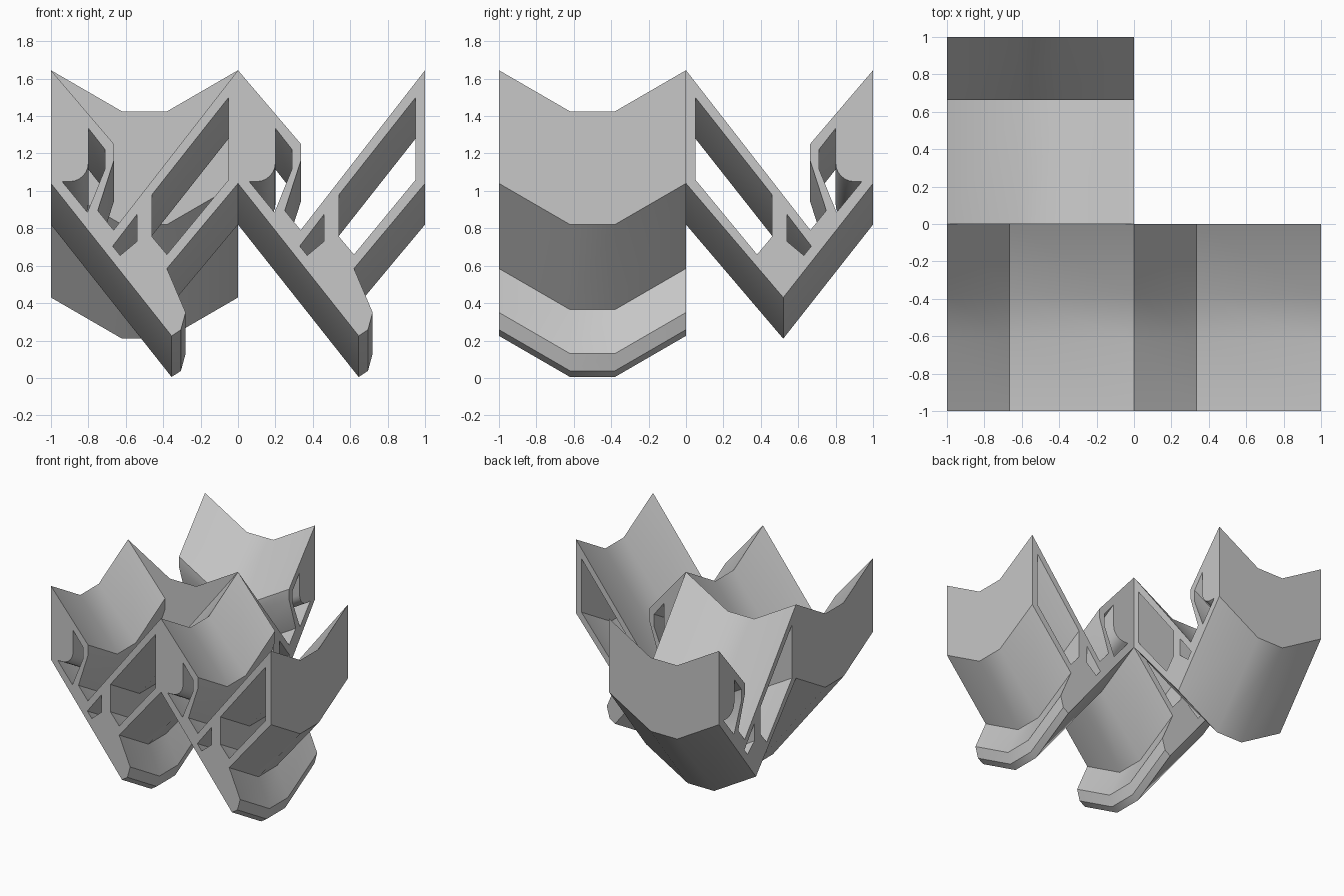
import bpy
import bmesh
from math import sin, cos, radians

cube = bpy.data.objects.get("Cube")
if cube:
    bpy.data.objects.remove(cube)

# Single grey material
GREY = (0.57, 0.57, 0.57, 1)
grey = bpy.data.materials.new("plain grey")
grey.use_nodes = True
grey.diffuse_color = GREY
grey.node_tree.nodes["Principled BSDF"].inputs["Base Color"].default_value = GREY

# Upper outline of the V, from right wall over the notch to the left wall
UPPER = [(1, 1.04), (1, 1.645), (0.335, 0.79), (0.25, 0.895),
         (0.337, 1.165), (0.337, 1.25), (0, 1.645), (0, 1.04)]
# Lower ends: a nose that juts out, or a plain point
NOSE = [(0.645, 0.225), (0.695, 0.258), (0.72, 0.35), (0.62, 0.585)]
POINT = [(0.48, 0.43)]

# Openings through the V
bump = [(0.1 + 0.1 * sin(radians(a)), 1.15 - 0.1 * cos(radians(a)))
        for a in range(0, 91, 15)]
HOOK_HOLE = [(0.2, 1.335), (0.29, 1.22), (0.29, 1.12), (0.195, 0.885),
             (0.06, 1.05)] + bump
SMALL_HOLE = [(0.33, 0.705), (0.46, 0.875), (0.46, 0.73), (0.37, 0.655)]
LARGE_HOLE = [(0.95, 1.5), (0.54, 0.98), (0.54, 0.755), (0.62, 0.66), (0.95, 1.06)]
HOLES = [HOOK_HOLE, SMALL_HOLE, LARGE_HOLE]

# Depth stations along the sweep with their drop
STATIONS = [(0, 0), (0.38, -0.22), (0.62, -0.22), (1, 0)]


def sweep(name, lower, place):
    """Sweep the pierced V along the dipping stations; place(u, t) gives x, y."""
    bm = bmesh.new()
    caps = [[], []]
    for loop in [UPPER + lower] + HOLES:
        rings = [[bm.verts.new((*place(u, t), z + drop)) for u, z in loop]
                 for t, drop in STATIONS]
        n = len(loop)
        for a, b in zip(rings, rings[1:]):
            for i in range(n):
                j = (i + 1) % n
                bm.faces.new((a[i], a[j], b[j], b[i]))
        for cap, ring in zip(caps, (rings[0], rings[-1])):
            cap += [bm.edges.get((ring[i], ring[(i + 1) % n])) for i in range(n)]
    for cap in caps:
        bmesh.ops.triangle_fill(bm, edges=cap, use_beauty=True)
    bmesh.ops.recalc_face_normals(bm, faces=bm.faces)
    mesh = bpy.data.meshes.new(name)
    bm.to_mesh(mesh)
    bm.free()
    mesh.materials.append(grey)
    obj = bpy.data.objects.new(name, mesh)
    bpy.context.collection.objects.link(obj)
    bpy.ops.object.select_all(action='DESELECT')
    obj.select_set(True)
    bpy.context.view_layer.objects.active = obj
    bpy.ops.object.shade_smooth_by_angle(angle=radians(30))


# Two nosed units side by side at the front, one turned unit behind
sweep("front_right_unit", NOSE, lambda u, t: (u - 1, t - 1))
sweep("front_left_unit", NOSE, lambda u, t: (u, t - 1))
sweep("back_unit", POINT, lambda u, t: (t - 1, 1 - u))
